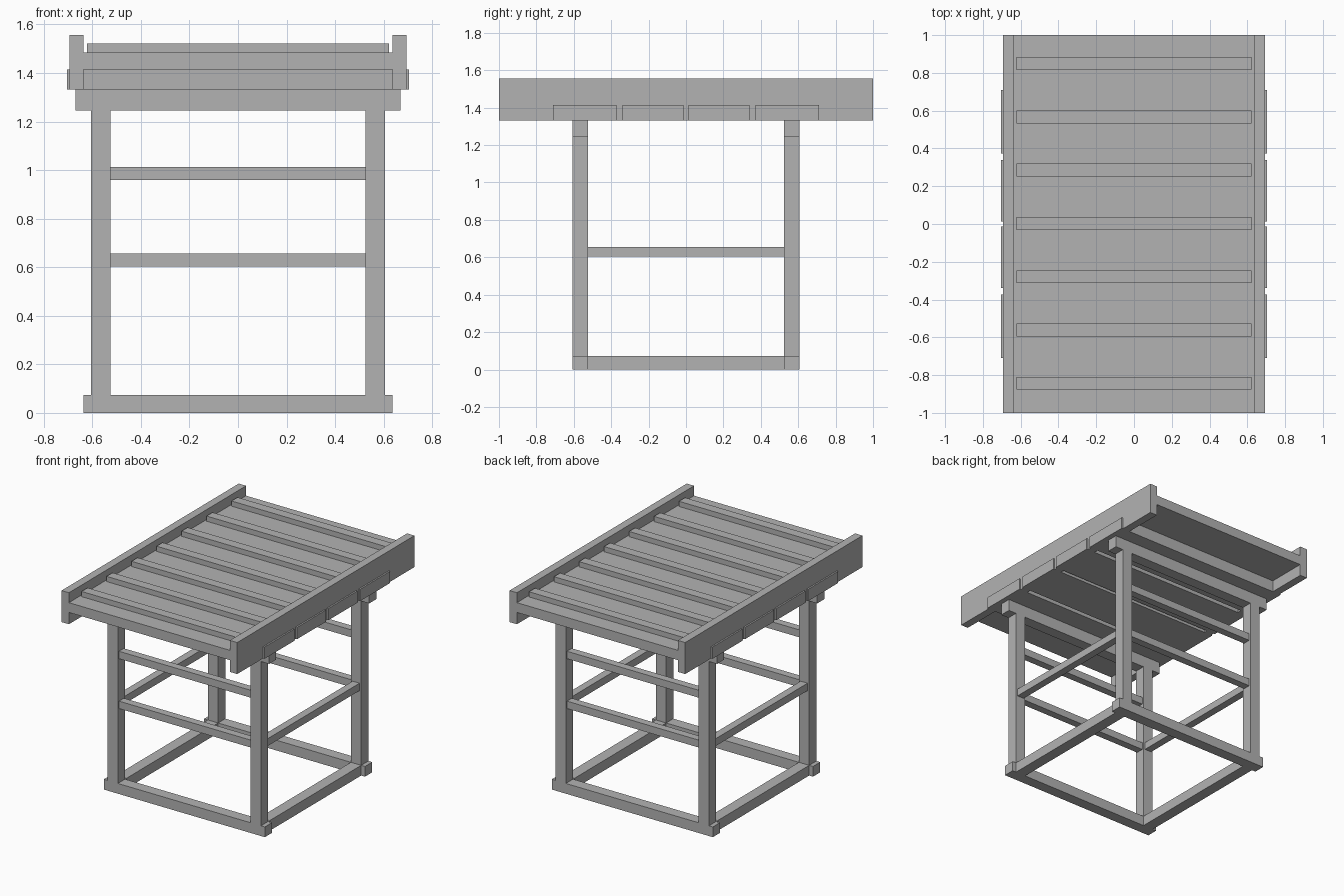
import bpy

cube = bpy.data.objects.get("Cube")
if cube:
    bpy.data.objects.remove(cube, do_unlink=True)

grey = bpy.data.materials.new("plain_grey")
grey.use_nodes = True
grey.diffuse_color = (0.45, 0.45, 0.45, 1)
grey.node_tree.nodes["Principled BSDF"].inputs["Base Color"].default_value = grey.diffuse_color


def box(name, x, y, z):
    """Axis-aligned beam given its (low, high) extent on each axis."""
    spans = (x, y, z)
    bpy.ops.mesh.primitive_cube_add(size=1, location=[(a + b) / 2 for a, b in spans])
    ob = bpy.context.object
    ob.name = name
    for v in ob.data.vertices:
        for i, (a, b) in enumerate(spans):
            v.co[i] *= b - a
    ob.data.materials.append(grey)
    return ob


def side(s, a, b):
    """Span from a to b, mirrored when s is -1."""
    return tuple(sorted((s * a, s * b)))


INNER, OUTER = 0.525, 0.606       # post faces
BASE, HEAD, DECK = 0.073, 1.246, 1.331   # heights of the frame levels
RAIL = (0.538, 0.593)             # rail depth, centred in the posts
LOW, HIGH = (0.603, 0.656), (0.959, 1.012)

# Front and back frames
for s, end in ((-1, "front"), (1, "back")):
    depth = side(s, INNER, OUTER)
    box(end + "_base_beam", (-0.636, 0.636), depth, (0, BASE))
    box(end + "_head_beam", (-0.669, 0.669), depth, (HEAD, DECK))
    for t, hand in ((-1, "right"), (1, "left")):
        box(f"{end}_{hand}_post", side(t, INNER, OUTER), depth, (BASE, HEAD))
    for level, z in (("lower", LOW), ("upper", HIGH)):
        box(f"{end}_{level}_rail", (-INNER, INNER), side(s, *RAIL), z)

# Side beams, side rails and the tall boards along the top
for s, hand in ((-1, "right"), (1, "left")):
    box(hand + "_base_beam", side(s, INNER, OUTER), (-INNER, INNER), (0, BASE))
    box(hand + "_rail", side(s, *RAIL), (-INNER, INNER), LOW)
    box(hand + "_side_board", side(s, 0.636, 0.694), (-1, 1), (DECK, 1.556))

# Deck planks resting on the head beams, passing through the side boards
for s, end in ((-1, "front"), (1, "back")):
    for place, a, b in (("inner", 0.013, 0.34), ("outer", 0.372, 0.71)):
        box(f"{end}_{place}_deck_plank", (-0.705, 0.705), side(s, a, b), (DECK, 1.415))

# Top panel with evenly spaced slats
box("top_panel", (-0.636, 0.636), (-1, 1), (1.415, 1.485))
for i in range(7):
    y = 0.003 + (i - 3) * 0.282
    box(f"slat_{i + 1}", (-0.622, 0.622), (y - 0.034, y + 0.034), (1.485, 1.522))
